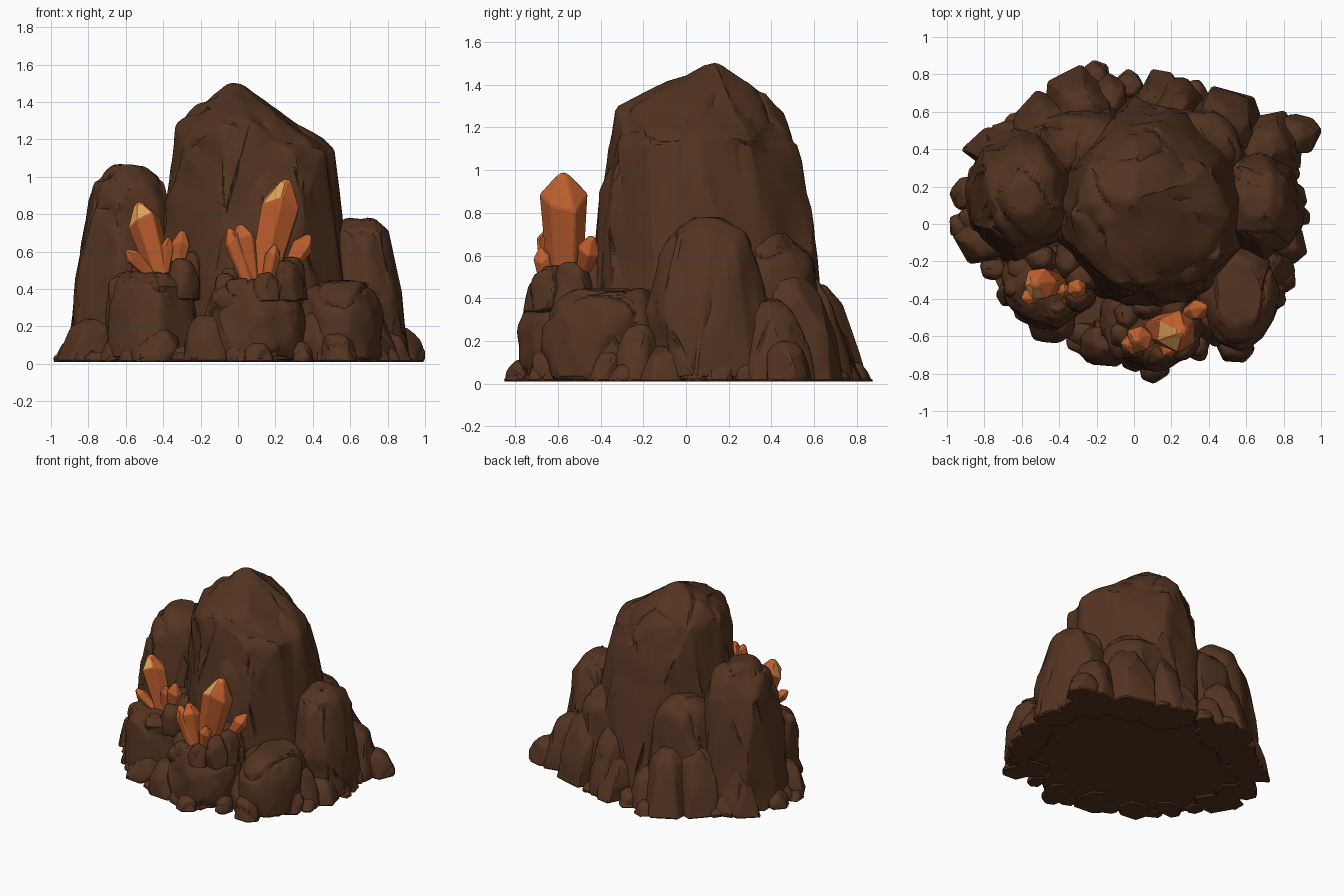
import bpy, bmesh, math, random
from mathutils import Vector, noise

if "Cube" in bpy.data.objects:
    bpy.data.objects.remove(bpy.data.objects["Cube"])

random.seed(11)


def material(name, rgb):
    m = bpy.data.materials.new(name)
    m.diffuse_color = (*rgb, 1.0)
    m.use_nodes = True
    m.node_tree.nodes["Principled BSDF"].inputs["Base Color"].default_value = m.diffuse_color
    return m


ROCK = material("brown rock", (0.088, 0.034, 0.015))
ORANGE = material("orange crystal", (0.53, 0.118, 0.028))
PALE = material("pale crystal tip", (0.72, 0.37, 0.11))

# Rock outlines: (height fraction, width fraction)
DOME = ((0, 1), (0.42, 0.91), (0.79, 0.74), (0.92, 0.56), (1, 0.29))
BLOCK = ((0, 1), (0.55, 0.98), (0.87, 0.87), (1, 0.62))
TAPER = ((0, 1.08), (0.45, 1), (0.82, 0.8), (1, 0.45))


def finish(bm, name, mats, angle):
    bmesh.ops.recalc_face_normals(bm, faces=bm.faces[:])
    me = bpy.data.meshes.new(name)
    bm.to_mesh(me)
    bm.free()
    for m in mats:
        me.materials.append(m)
    for p in me.polygons:
        p.use_smooth = True
    me.set_sharp_from_angle(angle=math.radians(angle))
    ob = bpy.data.objects.new(name, me)
    bpy.context.collection.objects.link(ob)


def hull_rock(name, rings, sides, bevel, cuts, amp, jitter=0.06):
    """Chipped boulder: hull round jittered rings (z, centre x, centre y, rx, ry)."""
    bm = bmesh.new()
    for z, x, y, rx, ry in rings:
        turn = random.uniform(0, math.tau)
        for i in range(sides):
            a = turn + math.tau * (i + random.uniform(-0.25, 0.25)) / sides
            k = 1.03 + random.uniform(-jitter, jitter)
            dz = 0 if z < 0.03 else random.uniform(-0.05, 0.04) * min(0.5, rx * 2.5)
            bm.verts.new((x + k * rx * math.cos(a), y + k * ry * math.sin(a), z + dz))
    res = bmesh.ops.convex_hull(bm, input=bm.verts[:])
    junk = {g for key in ("geom_interior", "geom_unused") for g in res[key]
            if isinstance(g, bmesh.types.BMVert)}
    bmesh.ops.delete(bm, geom=list(junk), context='VERTS')
    bmesh.ops.dissolve_limit(bm, angle_limit=math.radians(13),
                             verts=bm.verts[:], edges=bm.edges[:])
    bmesh.ops.bevel(bm, geom=bm.edges[:], offset=bevel, segments=1,
                    profile=0.5, affect='EDGES', clamp_overlap=True)
    bmesh.ops.triangulate(bm, faces=bm.faces[:])
    bmesh.ops.subdivide_edges(bm, edges=bm.edges[:], cuts=cuts, use_grid_fill=True)
    bm.normal_update()
    for v in bm.verts:  # lumps and shallow cracks
        p = v.co.copy()
        n = noise.noise(p * 4.5) + 0.6 * noise.noise(p * 10)
        n -= max(0, 1 - 8 * abs(noise.noise(p * 3 + Vector((5, 2, 8)))))
        if p.z > 0.025:
            v.co += v.normal * amp * n
        v.co.z = max(v.co.z, 0)
    finish(bm, name, [ROCK], 24)


def boulder(name, x0, x1, y0, y1, top, profile=DOME):
    """Large rock filling a box on the ground."""
    hull_rock(name, [(0.02 + (top - 0.02) * t, (x0 + x1) / 2, (y0 + y1) / 2,
                      k * (x1 - x0) / 2, k * (y1 - y0) / 2) for t, k in profile],
              9, 0.02, 3, 0.016)


def stone(name, x, y, r, top, base=0.01, lean=0.2):
    """Small rock leaning in towards the middle of the model."""
    d = Vector((x, y)).normalized() * lean * (top - base)
    wide = random.uniform(0.9, 1.15)
    hull_rock(name, [(base + (top - base) * t, x - d.x * t, y - d.y * t,
                      r * k * wide, r * k / wide) for t, k in TAPER],
              6, 0.01, 2, 0.009, 0.14)


def crystal(name, base, tip, r, pale=False, shoulder=0.77):
    """Six-sided prism widening to a shoulder, ending in a point."""
    base, tip = Vector(base), Vector(tip)
    length = (tip - base).length
    rot = (tip - base).to_track_quat('Z', 'Y')
    bm = bmesh.new()
    loops = []
    turn = random.uniform(0, 1)
    for t, k in ((0, 0.68), (shoulder, 1.0), (0.96, 0.32)):
        ring = []
        for i in range(6):
            a = turn + math.tau * i / 6
            dz = 0.06 * length * math.sin(a * 2 + 1) if t == shoulder else 0
            q = Vector((r * k * math.cos(a), r * k * math.sin(a), t * length + dz))
            ring.append(bm.verts.new(base + rot @ q))
        loops.append(ring)
    apex = bm.verts.new(tip)
    caps = []
    for i in range(6):
        j = (i + 1) % 6
        bm.faces.new((loops[0][i], loops[0][j], loops[1][j], loops[1][i]))
        caps += [bm.faces.new((loops[1][i], loops[1][j], loops[2][j], loops[2][i])),
                 bm.faces.new((loops[2][i], loops[2][j], apex))]
    bm.faces.new(loops[0][::-1])
    bmesh.ops.recalc_face_normals(bm, faces=bm.faces[:])
    bm.normal_update()
    for f in caps:  # pale facets on the front left of the tip
        f.material_index = int(pale and f.normal.y < 0.15 and f.normal.x < 0.5)
    bmesh.ops.bevel(bm, geom=bm.edges[:], offset=r * 0.06, segments=1,
                    profile=0.5, affect='EDGES', clamp_overlap=True)
    finish(bm, name, [ORANGE, PALE], 15)


# Large boulders
hull_rock("main_boulder", [
    (0.02, 0.10, 0.10, 0.56, 0.57), (0.75, 0.10, 0.08, 0.49, 0.50),
    (1.14, 0.07, 0.07, 0.43, 0.42), (1.28, 0.01, 0.07, 0.33, 0.38),
    (1.39, -0.01, 0.10, 0.20, 0.22), (1.49, -0.01, 0.12, 0.04, 0.04)],
    10, 0.025, 4, 0.018)
boulder("front_buttress", -0.20, 0.42, -0.48, 0.1, 1.15)
boulder("back_left_slab", -0.58, 0.06, 0.12, 0.67, 0.80)
boulder("back_right_slab", 0.02, 0.64, 0.10, 0.67, 0.72)
boulder("left_boulder", -0.91, -0.25, -0.22, 0.52, 1.06)
boulder("right_boulder", 0.38, 0.93, -0.20, 0.42, 0.78)
boulder("front_right_shoulder", 0.33, 0.78, -0.66, -0.08, 0.43, BLOCK)
boulder("base_fill", -0.85, 0.88, -0.64, 0.70, 0.06, BLOCK[:2])

# Pedestals that carry the crystals
boulder("centre_pedestal", -0.19, 0.36, -0.79, -0.30, 0.45, BLOCK)
boulder("left_pedestal", -0.71, -0.20, -0.56, -0.08, 0.49, BLOCK)

# Shoulder stones leaning on the boulders: x, y, radius, top
shoulders = [
    (0.74, -0.25, 0.13, 0.28), (-0.73, 0.40, 0.14, 0.38), (-0.50, 0.54, 0.16, 0.48),
    (-0.30, 0.66, 0.17, 0.46), (0.24, 0.62, 0.16, 0.50), (0.52, 0.54, 0.19, 0.52),
    (0.74, 0.42, 0.16, 0.40), (0.88, 0.49, 0.11, 0.19), (-0.13, -0.58, 0.10, 0.24),
    (-0.20, 0.80, 0.07, 0.10), (0.54, -0.66, 0.10, 0.16), (0.11, -0.79, 0.07, 0.11),
    (-0.93, -0.01, 0.06, 0.06), (-0.91, 0.16, 0.085, 0.13), (-0.27, -0.60, 0.08, 0.10)]
for i, s in enumerate(shoulders):
    stone(f"shoulder_stone_{i + 1}", *s)

# Skirt of small stones round the foot, alternating low and tall
COUNT = 32
for i in range(COUNT):
    a = math.tau * (i + random.uniform(-0.25, 0.25)) / COUNT
    tall = i % 2
    out = 0.91 if tall else 0.97
    if math.cos(a) < -0.3 and math.sin(a) < -0.3:  # the front left is set back
        out *= 0.93
    stone(f"skirt_stone_{i + 1}", 0.90 * out * math.cos(a), 0.01 + 0.76 * out * math.sin(a),
          random.uniform(0.10, 0.135) if tall else random.uniform(0.06, 0.08),
          random.uniform(0.18, 0.30) if tall else random.uniform(0.06, 0.13))

# Broken rims cupping the crystals, higher towards the back right
for side, x, y in (("centre", 0.11, -0.56), ("left", -0.45, -0.31)):
    for i in range(8):
        a = math.tau * i / 8 + 0.2
        rise = 0.5 + 0.5 * math.cos(a - 0.7)
        stone(f"{side}_rim_stone_{i + 1}", x + 0.18 * math.cos(a), y + 0.13 * math.sin(a),
              0.07 + 0.025 * rise, 0.46 + 0.13 * rise + random.uniform(-0.02, 0.02), 0.34, 0)

# Centre crystal cluster
crystal("centre_crystal", (0.12, -0.565, 0.40), (0.265, -0.575, 0.995), 0.115, True)
crystal("centre_side_crystal", (0.07, -0.61, 0.42), (0.01, -0.62, 0.75), 0.075)
crystal("centre_left_shard", (0.06, -0.64, 0.42), (-0.05, -0.65, 0.73), 0.055)
crystal("centre_right_shard", (0.15, -0.64, 0.41), (0.20, -0.68, 0.64), 0.045)
crystal("centre_bud", (0.29, -0.48, 0.54), (0.385, -0.44, 0.69), 0.058, shoulder=0.6)

# Left crystal cluster
crystal("left_crystal", (-0.41, -0.32, 0.45), (-0.535, -0.32, 0.87), 0.092, True)
crystal("left_right_shard", (-0.40, -0.34, 0.46), (-0.37, -0.36, 0.68), 0.04)
crystal("left_low_shard", (-0.46, -0.36, 0.47), (-0.60, -0.40, 0.61), 0.042)
crystal("left_bud", (-0.32, -0.34, 0.54), (-0.295, -0.35, 0.715), 0.056, shoulder=0.6)
